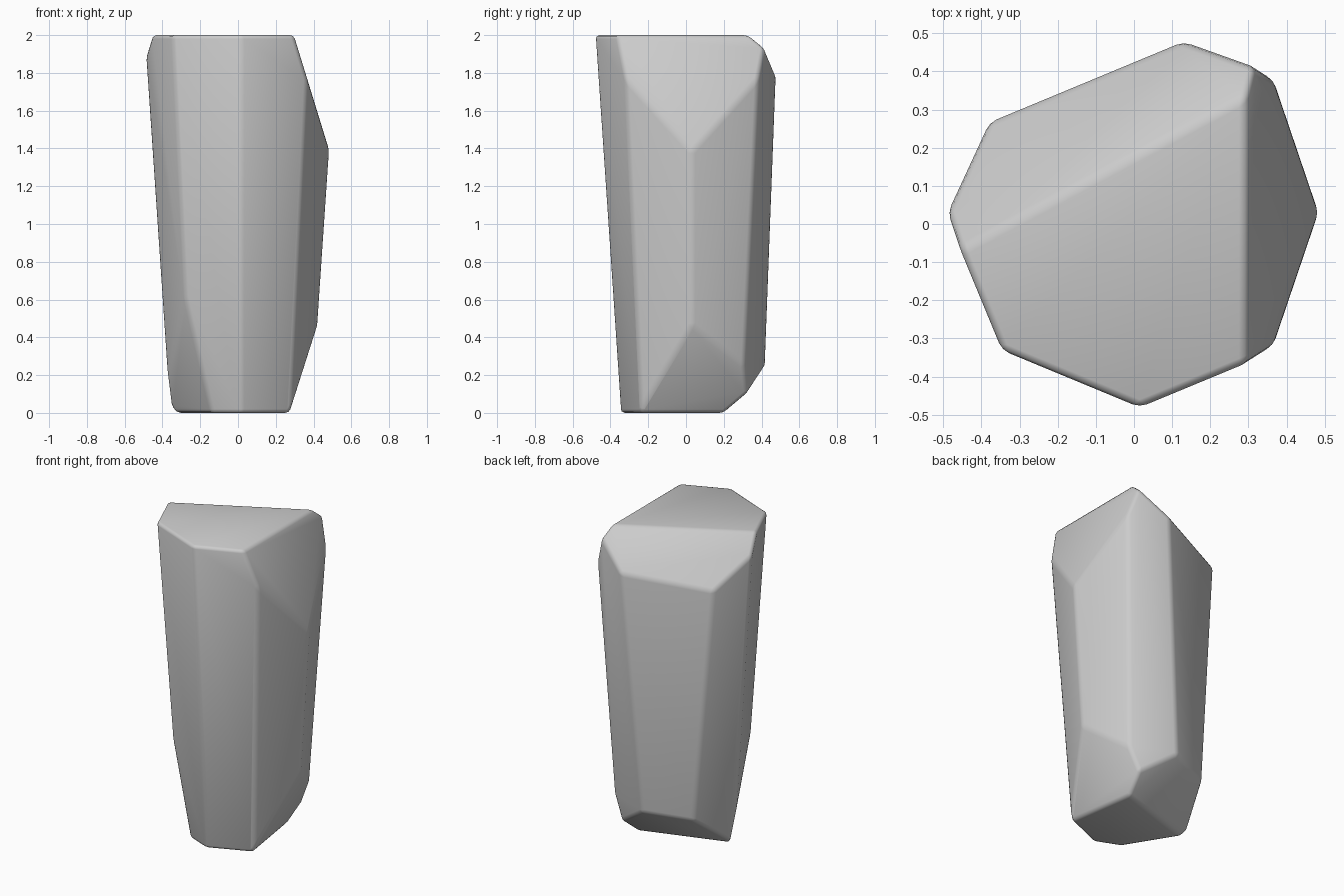
import bpy, bmesh, math
from mathutils import Vector

if "Cube" in bpy.data.objects:
    bpy.data.objects.remove(bpy.data.objects["Cube"])

CX, CY = 0.015, 0.03
R_BOTTOM, R_TOP = 0.377, 0.512

bm = bmesh.new()

# Tapered eight-sided column
def ring(r, z):
    return [bm.verts.new((CX + r * math.cos(i * math.pi / 4),
                          CY + r * math.sin(i * math.pi / 4), z)) for i in range(8)]

low, high = ring(R_BOTTOM, 0.0), ring(R_TOP, 2.0)
bm.faces.new(low[::-1])
bm.faces.new(high)
for i in range(8):
    j = (i + 1) % 8
    bm.faces.new((low[i], low[j], high[j], high[i]))

# Slice off everything on the outer side of a plane and cap the cut
def chip(point, normal):
    n = Vector(normal).normalized()
    bmesh.ops.bisect_plane(bm, geom=bm.verts[:] + bm.edges[:] + bm.faces[:], dist=1e-5,
                           plane_co=point, plane_no=n, clear_outer=True)
    rim = [e for e in bm.edges if e.is_boundary]
    if rim:
        bmesh.ops.contextual_create(bm, geom=rim)

chips = [
    ((0.02, 0.42, 0.25), (-0.383, 0.924, -0.0075)),   # long back-left facet
    ((0.295, 0.337, 2.0), (-0.51, 0.95, 1.0)),        # sloping top, back left
    ((0.295, 0.0, 2.0), (3.25, 0.0, 1.0)),            # steep top, right
    ((0.02, 0.42, 0.25), (-0.29, 0.9, -1.0)),         # underside, back
    ((0.437, 0.03, 0.5), (2.44, 0.364, -1.0)),        # underside, right
    ((-0.279, -0.264, 0.6), (-4.67, -2.875, -1.0)),   # underside, front left
]
for point, normal in chips:
    chip(point, normal)

bmesh.ops.remove_doubles(bm, verts=bm.verts[:], dist=0.012)
bmesh.ops.recalc_face_normals(bm, faces=bm.faces[:])
for f in bm.faces:
    f.smooth = True

mesh = bpy.data.meshes.new("rock_pillar")
bm.to_mesh(mesh)
bm.free()
rock = bpy.data.objects.new("rock_pillar", mesh)
bpy.context.collection.objects.link(rock)

# Softly worn edges
bevel = rock.modifiers.new("worn_edges", 'BEVEL')
bevel.width = 0.02
bevel.segments = 2
bevel.limit_method = 'ANGLE'
bevel.angle_limit = math.radians(8)
